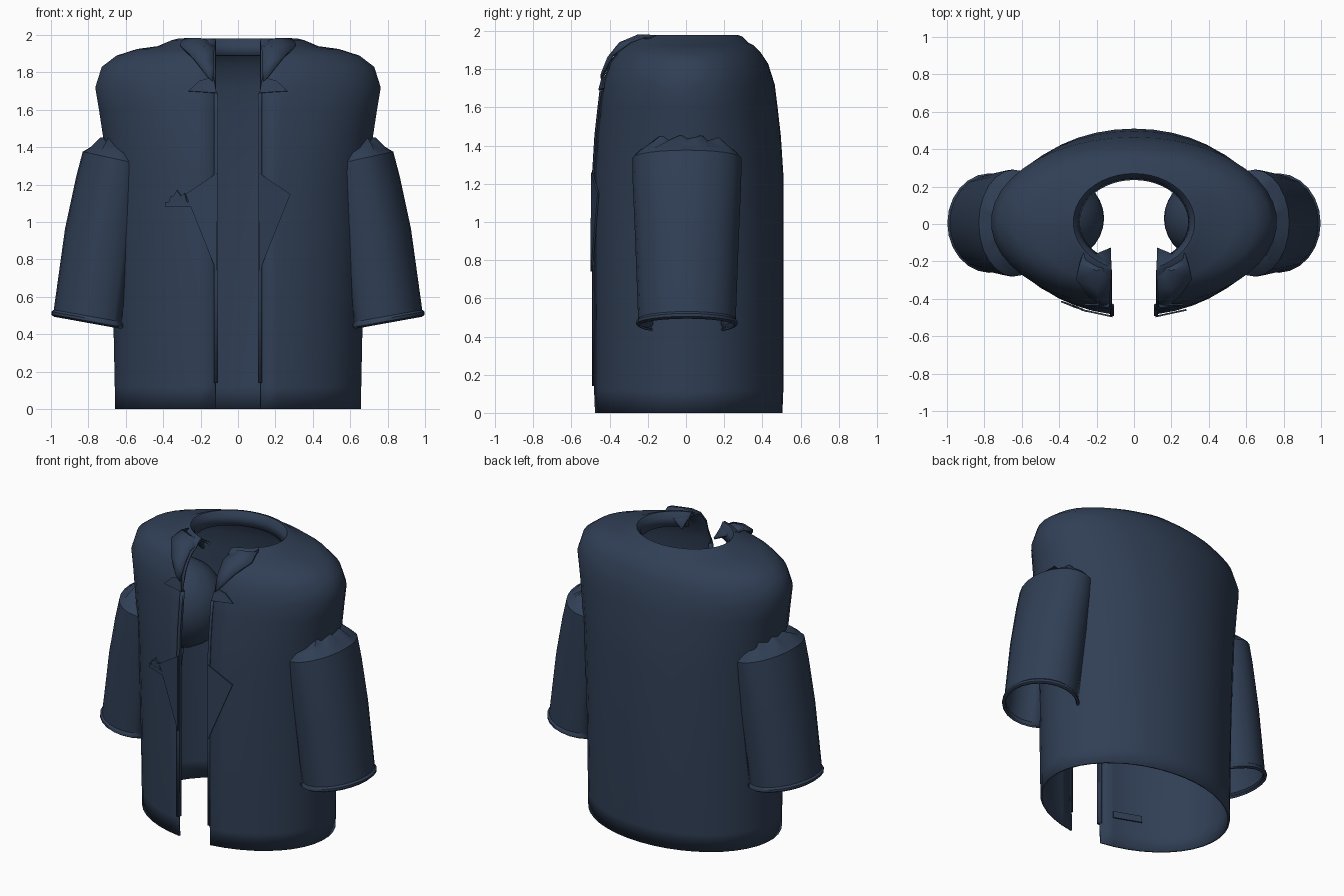
import bpy, bmesh, math

if "Cube" in bpy.data.objects:
    bpy.data.objects.remove(bpy.data.objects["Cube"])

navy = bpy.data.materials.new("navy_cloth")
navy.diffuse_color = (0.030, 0.050, 0.092, 1)
navy.use_nodes = True
navy.node_tree.nodes["Principled BSDF"].inputs["Base Color"].default_value = navy.diffuse_color

# half-width, half-depth and height of the jacket from hem to neck
BODY = [(0, .66, .495), (.12, .66, .5), (.7, .672, .5), (1.25, .695, .5),
        (1.45, .722, .487), (1.6, .745, .47), (1.72, .765, .455),
        (1.83, .73, .42), (1.89, .65, .38), (1.925, .54, .345),
        (1.94, .43, .315), (1.972, .355, .285), (1.98, .325, .26),
        (1.95, .3, .235), (1.89, .29, .225)]
GAP, YC = .12, .01


def make(name, verts, faces, mirror=False, thick=0, offset=-1, smooth=True):
    me = bpy.data.meshes.new(name)
    me.from_pydata(verts, [], faces)
    me.materials.append(navy)
    ob = bpy.data.objects.new(name, me)
    bpy.context.collection.objects.link(ob)
    if thick:
        m = ob.modifiers.new("thickness", 'SOLIDIFY')
        m.thickness, m.offset = thick, offset
    if mirror:
        ob.modifiers.new("mirror", 'MIRROR')
    if smooth:
        bpy.ops.object.select_all(action='DESELECT')
        ob.select_set(True)
        bpy.context.view_layer.objects.active = ob
        bpy.ops.object.shade_smooth_by_angle(angle=math.radians(40))
    return ob


def loft(name, rings, **kw):
    n = len(rings[0])
    faces = [(i * n + j, i * n + j + 1, (i + 1) * n + j + 1, (i + 1) * n + j)
             for i in range(len(rings) - 1) for j in range(n - 1)]
    return make(name, [p for r in rings for p in r], faces, **kw)


def front_y(x, z):
    """Depth of the front panel at a given place."""
    for (z0, a0, b0), (z1, a1, b1) in zip(BODY, BODY[1:]):
        if z0 <= z <= z1:
            f = (z - z0) / (z1 - z0)
            a, b = a0 + f * (a1 - a0), b0 + f * (b1 - b0)
            return YC - b * math.sqrt(max(0, 1 - (x / a) ** 2))
    return YC


def plate(name, pts, lift=.012, mirror=True, thick=.009):
    """Flat cloth piece lying on the front panel."""
    verts = [(x, front_y(x, z) - lift, z) for x, z in pts]
    return make(name, verts, [tuple(range(len(pts)))], mirror=mirror,
                thick=thick, offset=0, smooth=False)


# jacket body, open down the front
rings = []
for z, a, b in BODY:
    t0 = math.asin(GAP / a)
    ts = [t0 + (2 * math.pi - 2 * t0) * k / 40 for k in range(41)]
    rings.append([(a * math.sin(t), YC - b * math.cos(t), z) for t in ts])
loft("jacket_body", rings, thick=.012)

# sleeves: height, centre x, half-width, half-depth, outward slope
SLEEVE = [(.455, .77, .215, .252, .18), (.465, .77, .228, .266, .18),
          (.48, .77, .228, .266, .18), (.492, .768, .217, .256, .18),
          (.92, .71, .215, .272, .2), (1.2, .665, .2, .284, .22),
          (1.335, .642, .188, .286, .22), (1.375, .65, .155, .25, .1),
          (1.425, .65, .09, .17, .1), (1.45, .65, .05, .08, .1)]
rings = []
for i, (z, cx, a, b, s) in enumerate(SLEEVE):
    ring = []
    for k in range(19):
        t = math.radians(-133 + 266 * k / 18)
        jag = .018 * (k % 3 - 1) if i == 8 else 0
        ring.append((cx + a * math.cos(t), .005 + b * math.sin(t),
                     z + s * a * math.cos(t) + jag))
    rings.append(ring)
loft("sleeves", rings, mirror=True, thick=.012)

# rounded sleeve heads tucked inside the body
rings = []
for i in range(9):
    f = math.pi / 2 * i / 8
    r = max(math.sin(f), .01)
    rings.append([(.45 - .29 * math.cos(f), .03 + .25 * r * math.cos(t),
                   1.35 + .3 * r * math.sin(t))
                  for t in [2 * math.pi * k / 20 for k in range(21)]])
loft("inner_sleeve_heads", rings, mirror=True)

# folded strip along each front edge
zs = [.14, .7, 1.25, 1.45, 1.6, 1.69]
rings = [[(x, front_y(.12, z) + d, z) for x, d in
          ((.122, .022), (.107, .012), (.107, -.008), (.128, -.01))] for z in zs]
loft("front_edge_strips", rings, mirror=True, thick=.004)

# lapels: upper notched points and lower triangles
plate("upper_lapels", [(.115, 1.69), (.265, 1.70), (.205, 1.755), (.13, 1.775)])
plate("lower_lapels", [(.115, .74), (.28, 1.15), (.115, 1.26)])

# collar flaps falling from the neck rim
collar = [[(.125, -.13, 1.90), (.2, -.16, 1.93), (.27, -.15, 1.97)],
          [(.125, -.22, 1.955), (.2, -.25, 1.975), (.29, -.21, 1.975)],
          [(.128, -.34, 1.93), (.2, -.345, 1.935), (.31, -.29, 1.945)],
          [(.13, -.405, 1.85), (.18, -.405, 1.86), (.24, -.385, 1.875)],
          [(.135, -.44, 1.75), (.155, -.44, 1.77), (.17, -.435, 1.785)]]
loft("collar_flaps", collar, mirror=True, thick=.016, offset=0)

# breast pocket with folded cloth, on one side only
plate("breast_pocket", [(-.39, 1.08), (-.25, 1.08), (-.25, 1.107), (-.39, 1.107)],
      mirror=False)
plate("pocket_cloth", [(-.37, 1.1), (-.27, 1.1), (-.285, 1.155), (-.305, 1.14),
                       (-.325, 1.17), (-.345, 1.14), (-.36, 1.14)], .009, False)

# small tab on the inside of the front panel
plate("inner_tab", [(-.38, .2), (-.2, .2), (-.2, .245), (-.38, .245)], -.025, False)
